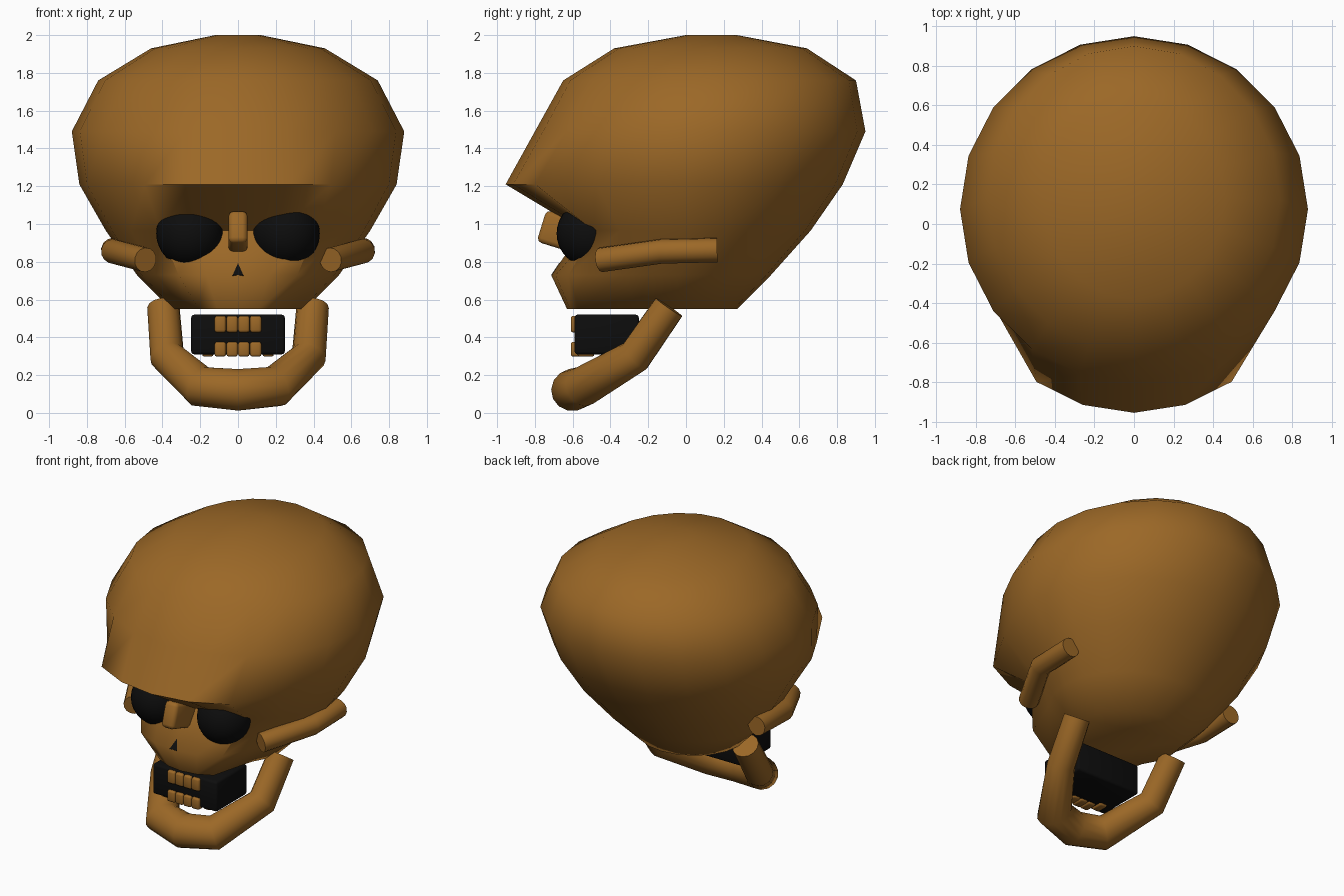
import bpy, bmesh, math
from mathutils import Vector, Matrix

if "Cube" in bpy.data.objects:
    bpy.data.objects.remove(bpy.data.objects["Cube"], do_unlink=True)


def material(name, rgb):
    mat = bpy.data.materials.new(name)
    mat.use_nodes = True
    color = (*rgb, 1)
    mat.diffuse_color = color
    bsdf = mat.node_tree.nodes["Principled BSDF"]
    bsdf.inputs["Base Color"].default_value = color
    bsdf.inputs["Roughness"].default_value = 0.8
    return mat


BONE = material("brown bone", (0.33, 0.138, 0.02))
BLACK = material("black", (0.004, 0.004, 0.004))


def finish(name, bm, mat, angle=50):
    bmesh.ops.recalc_face_normals(bm, faces=bm.faces[:])
    mesh = bpy.data.meshes.new(name)
    bm.to_mesh(mesh)
    bm.free()
    mesh.materials.append(mat)
    obj = bpy.data.objects.new(name, mesh)
    bpy.context.collection.objects.link(obj)
    bpy.ops.object.select_all(action="DESELECT")
    obj.select_set(True)
    bpy.context.view_layer.objects.active = obj
    bpy.ops.object.shade_smooth_by_angle(angle=math.radians(angle))
    return obj


def loft(name, rings, mat, angle=50):
    """Skin a stack of point rings and cap both ends."""
    bm = bmesh.new()
    loops = [[bm.verts.new(p) for p in ring] for ring in rings]
    n = len(loops[0])
    for low, high in zip(loops, loops[1:]):
        for i in range(n):
            j = (i + 1) % n
            bm.faces.new((low[i], low[j], high[j], high[i]))
    bm.faces.new(loops[0])
    bm.faces.new(loops[-1])
    return finish(name, bm, mat, angle)


def tube(name, path, radii, sides=14):
    """Round tube along a path with mitred bends."""
    pts = [Vector(p) for p in path]
    rings = []
    for i, p in enumerate(pts):
        before = (p - pts[i - 1]).normalized() if i else None
        after = (pts[i + 1] - p).normalized() if i + 1 < len(pts) else None
        before, after = before or after, after or before
        tangent = (before + after).normalized()
        bend = after - before
        stretch = 1 / max(0.5, tangent.dot(after))
        side = bend.normalized() if bend.length > 1e-4 else Vector()
        # parallel reference frame carried from ring to ring
        if i == 0:
            ref = tangent.orthogonal().normalized()
        ref = (ref - tangent * ref.dot(tangent)).normalized()
        other = tangent.cross(ref)
        ring = []
        for k in range(sides):
            a = math.tau * k / sides
            v = (ref * math.cos(a) + other * math.sin(a)) * radii[i]
            v += side * v.dot(side) * (stretch - 1)
            ring.append(p + v)
        rings.append(ring)
    return loft(name, rings, BONE)


def block(name, center, size, mat, bevel, tilt=0):
    bm = bmesh.new()
    bmesh.ops.create_cube(bm, size=1, matrix=Matrix.Diagonal((*size, 1)))
    bmesh.ops.bevel(bm, geom=bm.edges[:], offset=bevel, segments=2,
                    profile=0.5, affect="EDGES")
    bm.transform(Matrix.Translation(center) @ Matrix.Rotation(tilt, 4, "X"))
    return finish(name, bm, mat)


# Cranium: height, half width, centre y, half depth, front push, pushed span
LEVELS = [
    (0.55, 0.355, -0.065, 0.335, -0.23, 2),
    (0.73, 0.535, -0.04, 0.49, -0.184, 2),
    (0.965, 0.70, 0.024, 0.636, 0.065, 1),
    (1.21, 0.84, 0.01, 0.82, -0.145, 2),
    (1.49, 0.88, 0.075, 0.875, 0, 0),
    (1.76, 0.74, 0.125, 0.775, 0, 0),
    (1.93, 0.46, 0.13, 0.51, 0, 0),
    (2.0, 0.12, 0.135, 0.135, 0, 0),
]
SIDES = 20
rings = []
for z, width, cy, depth, push, span in LEVELS:
    ring = []
    for k in range(SIDES):
        a = math.tau * k / SIDES
        pushed = push if min(k, SIDES - k) <= span else 0
        ring.append((width * math.sin(a), cy - depth * math.cos(a) + pushed, z))
    rings.append(ring)
loft("cranium", rings, BONE, 60)

# Eye sockets and cheekbones
for side, s in (("left", 1), ("right", -1)):
    bm = bmesh.new()
    bmesh.ops.create_uvsphere(bm, u_segments=32, v_segments=16, radius=0.178)
    bm.transform(Matrix.Translation((s * 0.255, -0.507, 0.95)))
    finish(side + "_eye_socket", bm, BLACK)
    tube(side + "_cheekbone",
         [(s * 0.49, -0.45, 0.81), (s * 0.66, -0.13, 0.855), (s * 0.66, 0.165, 0.862)],
         [0.065] * 3)

# Nose bridge and nostril plate
block("nose_bridge", (0, -0.65, 0.955), (0.1, 0.24, 0.175), BONE, 0.025, -0.3)
slope = Vector((0, -0.81, 0.59))
triangle = [Vector((-0.028, -0.71, 0.727)), Vector((0.028, -0.71, 0.727)),
            Vector((0, -0.668, 0.79))]
loft("nostril", [[p + slope * d for p in triangle] for d in (-0.004, 0.005)], BLACK)

# Lower jaw
half = [(0.395, -0.09, 0.56), (0.375, -0.27, 0.3), (0.2, -0.545, 0.14)]
path = half + [(0, -0.598, 0.122)] + [(-x, y, z) for x, y, z in reversed(half)]
tube("lower_jaw", path, [0.086, 0.09, 0.106, 0.112, 0.106, 0.09, 0.086])

# Mouth and teeth
block("mouth", (0, -0.42, 0.415), (0.496, 0.34, 0.21), BLACK, 0.015)
for i in range(4):
    x = (i - 1.5) * 0.0625
    block(f"upper_tooth_{i + 1}", (x, -0.565, 0.47), (0.06, 0.09, 0.088), BONE, 0.012)
    block(f"lower_tooth_{i + 1}", (x, -0.565, 0.337), (0.06, 0.09, 0.078), BONE, 0.012)
for side, s in (("left", 1), ("right", -1)):
    block(side + "_back_tooth", (s * 0.16, -0.53, 0.337), (0.06, 0.09, 0.078), BONE, 0.012)
